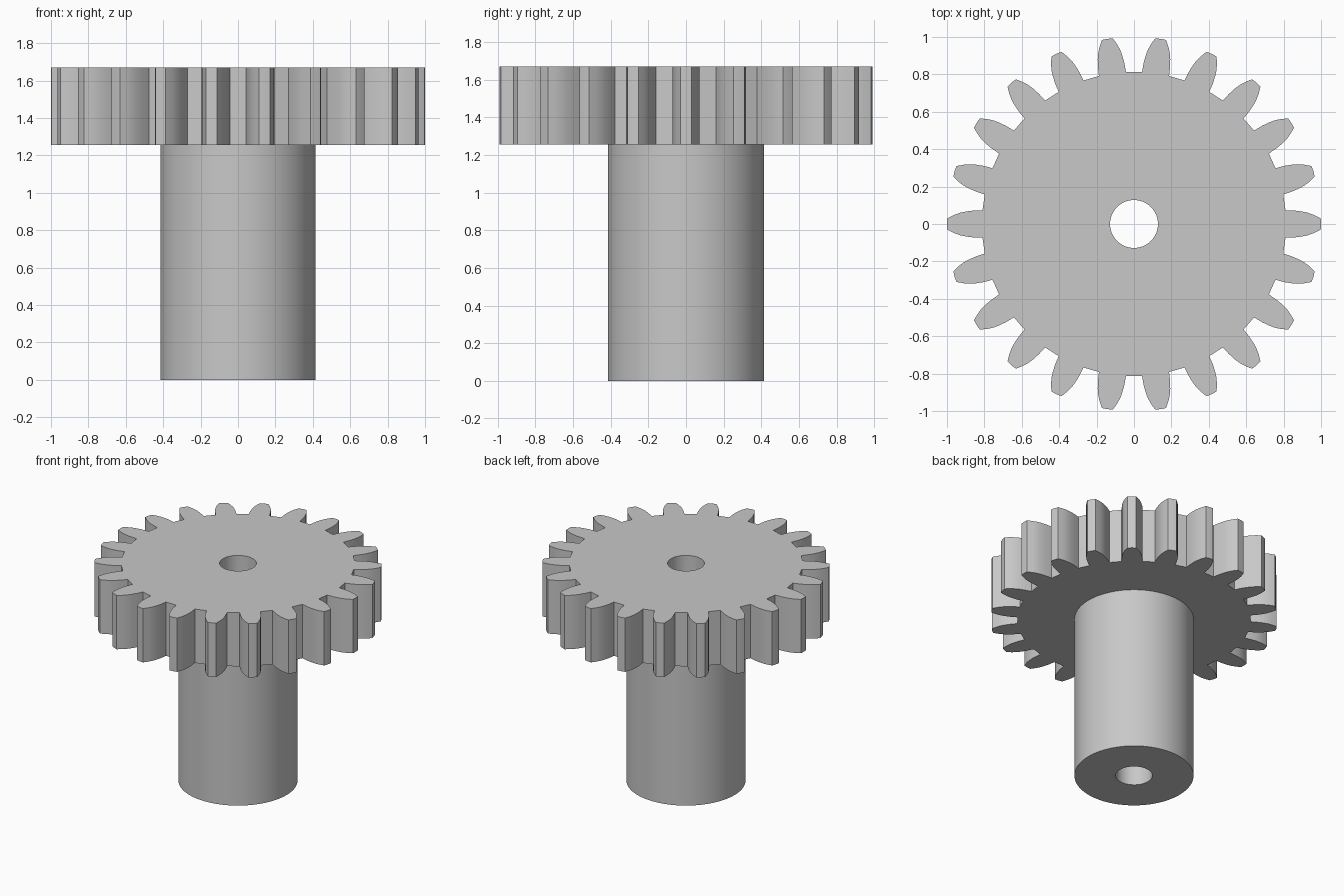
import bpy
import bmesh
import math
from mathutils import Vector, Matrix

TEETH = 22
BORE_RADIUS = 0.128
SHAFT_RADIUS = 0.415
SHAFT_TOP = 1.256
GEAR_TOP = 1.67

cube = bpy.data.objects.get("Cube")
if cube:
    bpy.data.objects.remove(cube, do_unlink=True)

grey = bpy.data.materials.new("plain grey")
grey.use_nodes = True
colour = (0.58, 0.58, 0.58, 1)
grey.diffuse_color = colour
grey.node_tree.nodes["Principled BSDF"].inputs["Base Color"].default_value = colour


def circle(radius, count):
    return [Vector((radius * math.cos(2 * math.pi * i / count),
                    radius * math.sin(2 * math.pi * i / count), 0))
            for i in range(count)]


def gear_outline():
    # One flank from root to tip as (distance from centre, half width)
    flank = [(0.81, 0.073), (0.86, 0.0715), (0.9, 0.0665),
             (0.93, 0.06), (0.96, 0.049), (0.998, 0.03)]
    tooth = [Vector((r, -w, 0)) for r, w in flank]
    tooth.append(Vector((1, 0, 0)))
    tooth += [Vector((r, w, 0)) for r, w in reversed(flank)]
    return [Matrix.Rotation(2 * math.pi * i / TEETH, 3, 'Z') @ p
            for i in range(TEETH) for p in tooth]


def bored_prism(name, outline, bottom, top):
    # Fill between the outline and the bore, then extrude upwards
    bm = bmesh.new()
    for loop in (outline, circle(BORE_RADIUS, 48)):
        verts = [bm.verts.new((p.x, p.y, bottom)) for p in loop]
        for i, v in enumerate(verts):
            bm.edges.new((verts[i - 1], v))
    bmesh.ops.triangle_fill(bm, edges=bm.edges[:], use_beauty=True,
                            normal=(0, 0, 1))
    result = bmesh.ops.extrude_face_region(bm, geom=bm.faces[:],
                                           use_keep_orig=True)
    moved = [g for g in result["geom"] if isinstance(g, bmesh.types.BMVert)]
    bmesh.ops.translate(bm, verts=moved, vec=(0, 0, top - bottom))
    bmesh.ops.recalc_face_normals(bm, faces=bm.faces[:])

    mesh = bpy.data.meshes.new(name)
    bm.to_mesh(mesh)
    bm.free()
    mesh.materials.append(grey)
    obj = bpy.data.objects.new(name, mesh)
    bpy.context.collection.objects.link(obj)
    bpy.ops.object.select_all(action='DESELECT')
    obj.select_set(True)
    bpy.context.view_layer.objects.active = obj
    bpy.ops.object.shade_smooth_by_angle(angle=math.radians(30))
    return obj


# Hub shaft below, toothed wheel above
bored_prism("hub_shaft", circle(SHAFT_RADIUS, 96), 0, SHAFT_TOP)
bored_prism("gear_wheel", gear_outline(), SHAFT_TOP, GEAR_TOP)
